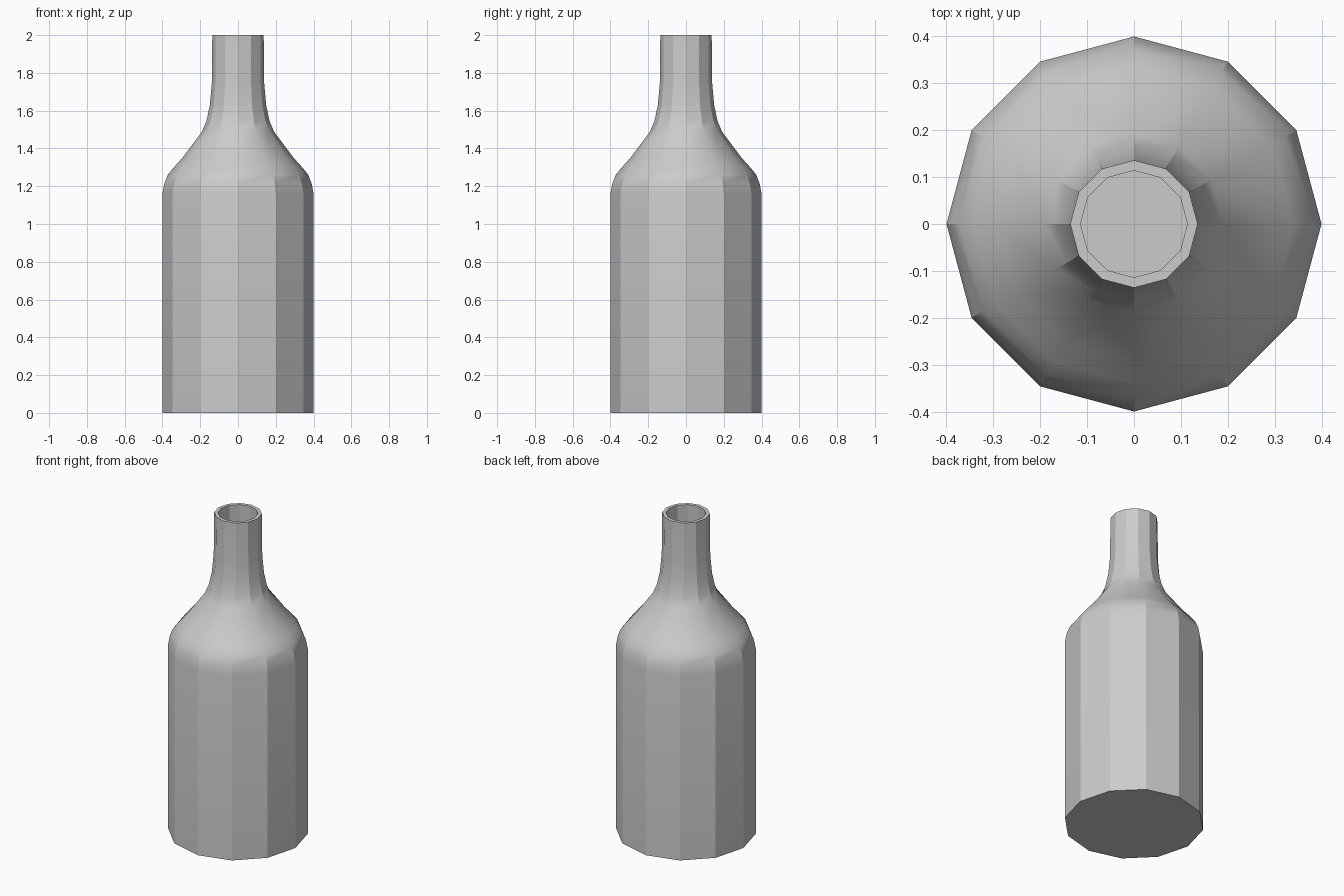
import bpy, bmesh
from math import cos, sin, pi, radians

if "Cube" in bpy.data.objects:
    bpy.data.objects.remove(bpy.data.objects["Cube"])

SIDES = 12
WALL = 0.022

# Outer profile (radius, height) from base to lip
outer = [(0.4, 0), (0.4, 1.16), (0.39, 1.215), (0.372, 1.26), (0.34, 1.3),
         (0.295, 1.35), (0.19, 1.49), (0.167, 1.545), (0.149, 1.63),
         (0.139, 1.74), (0.136, 2.0)]
# Inner profile, lip down to the inside floor
inner = [(r - WALL, z if z > 0 else WALL) for r, z in reversed(outer)]

bm = bmesh.new()


def ring(r, z):
    return [bm.verts.new((r * cos(2 * pi * i / SIDES), r * sin(2 * pi * i / SIDES), z))
            for i in range(SIDES)]


# Lathe the hollow wall
rings = [ring(r, z) for r, z in outer + inner]
for a, b in zip(rings, rings[1:]):
    for i in range(SIDES):
        j = (i + 1) % SIDES
        bm.faces.new((a[i], a[j], b[j], b[i]))

# Base underside and inside floor
bm.faces.new(rings[0][::-1])
bm.faces.new(rings[-1])
bmesh.ops.recalc_face_normals(bm, faces=bm.faces)

mesh = bpy.data.meshes.new("bottle")
bm.to_mesh(mesh)
bm.free()
bottle = bpy.data.objects.new("bottle", mesh)
bpy.context.collection.objects.link(bottle)

# Soft shoulder curve, crisp vertical facets
bpy.context.view_layer.objects.active = bottle
bottle.select_set(True)
bpy.ops.object.shade_smooth_by_angle(angle=radians(26))
